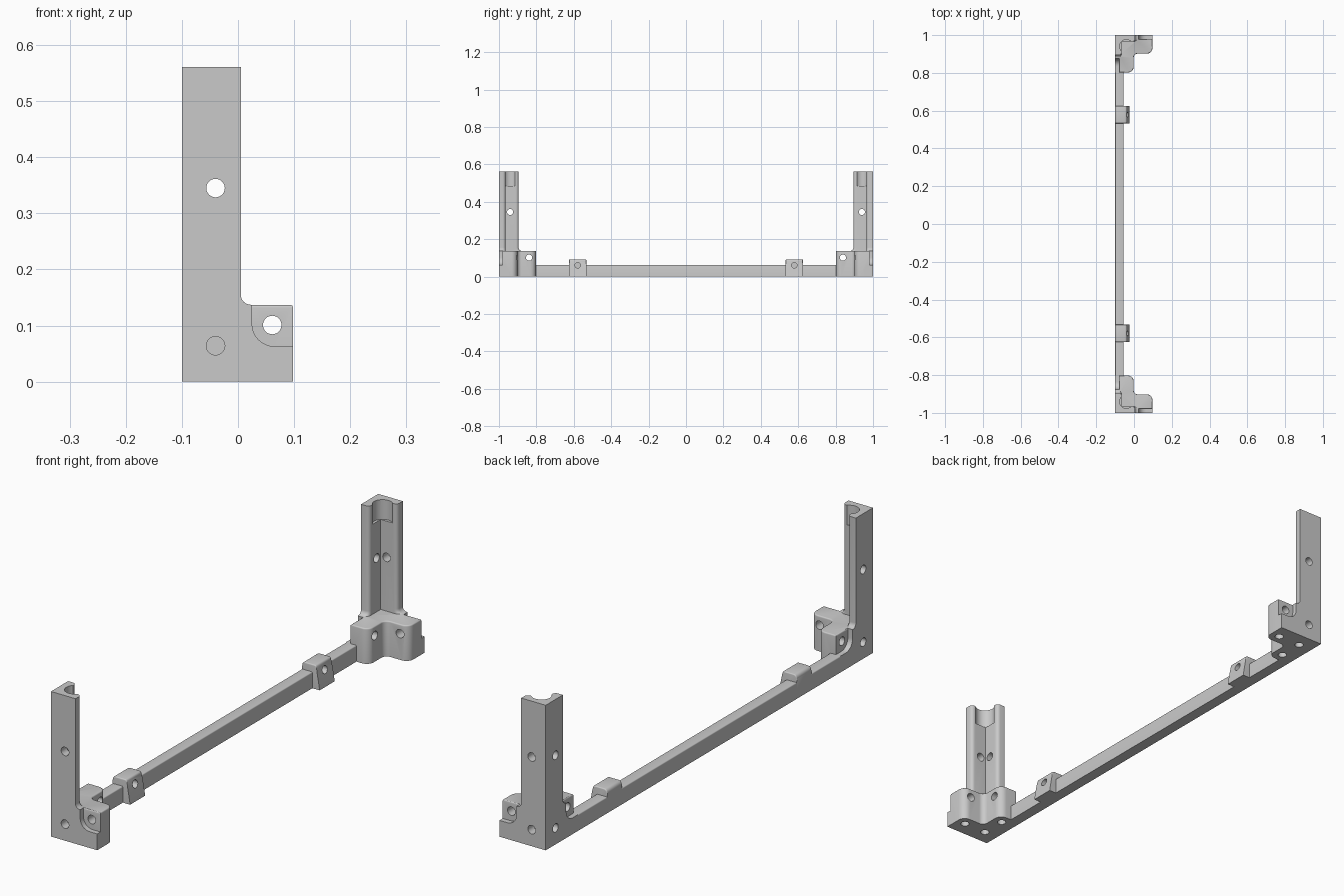
import bpy, bmesh, math
from mathutils import Vector, Matrix

cube = bpy.data.objects.get("Cube")
if cube:
    bpy.data.objects.remove(cube, do_unlink=True)

grey = bpy.data.materials.new("plain_grey")
grey.use_nodes = True
COLOUR = (0.59, 0.59, 0.59, 1)
grey.diffuse_color = COLOUR
grey.node_tree.nodes["Principled BSDF"].inputs["Base Color"].default_value = COLOUR


def arc(c, r, start, sweep, steps):
    return [c + Vector((math.cos(start + sweep * k / steps), math.sin(start + sweep * k / steps))) * r
            for k in range(steps + 1)]


def rounded(corners, steps=8):
    """Outline from (a, b, radius) corners, with arcs where radius > 0."""
    out = []
    for i, (a, b, r) in enumerate(corners):
        p = Vector((a, b))
        if r == 0:
            out.append(p)
            continue
        d1 = (Vector(corners[i - 1][:2]) - p).normalized()
        d2 = (Vector(corners[(i + 1) % len(corners)][:2]) - p).normalized()
        half = math.acos(d1.dot(d2)) / 2
        c = p + (d1 + d2).normalized() * (r / math.sin(half))
        s, e = p + d1 * (r / math.tan(half)) - c, p + d2 * (r / math.tan(half)) - c
        start = math.atan2(s.y, s.x)
        sweep = math.remainder(math.atan2(e.y, e.x) - start, math.tau)
        out += arc(c, r, start, sweep, steps)
    return out


def circle(a, b, r):
    return arc(Vector((a, b)), r, 0, math.tau, 32)[:-1]


# Placements: u runs along an arm, v through its thickness, z up
def along_x(u, z, v): return (u - 0.1, v - 1, z)
def along_y(u, z, v): return (v - 0.1, u - 1, z)
def upright(u, v, z): return (u - 0.1, v - 1, z)
def lengthwise(x, z, y): return (x - 0.1, y - 1, z)
def inward(y, z, x): return (x - 0.1, y - 1, z)


def prism(name, outline, lo, hi, place, bevel=0, edge_rule=None):
    bm = bmesh.new()
    rings = [[bm.verts.new(place(p.x, p.y, c)) for p in outline] for c in (lo, hi)]
    n = len(outline)
    bm.faces.new(rings[0])
    bm.faces.new(rings[1][::-1])
    for i in range(n):
        j = (i + 1) % n
        bm.faces.new((rings[0][i], rings[1][i], rings[1][j], rings[0][j]))
    bmesh.ops.recalc_face_normals(bm, faces=bm.faces)
    if bevel:
        edges = [e for e in bm.edges if edge_rule(e.verts[0].co, e.verts[1].co)]
        bmesh.ops.bevel(bm, geom=edges, offset=bevel, segments=4, profile=0.5,
                        affect='EDGES', clamp_overlap=False)
    mesh = bpy.data.meshes.new(name)
    bm.to_mesh(mesh)
    bm.free()
    mesh.materials.append(grey)
    ob = bpy.data.objects.new(name, mesh)
    bpy.context.collection.objects.link(ob)
    return ob


def combine(target, other, operation):
    mod = target.modifiers.new("combine", 'BOOLEAN')
    mod.operation, mod.solver, mod.object = operation, 'EXACT', other
    bpy.context.view_layer.objects.active = target
    bpy.ops.object.modifier_apply(modifier=mod.name)
    bpy.data.objects.remove(other, do_unlink=True)


def smooth(ob):
    bpy.ops.object.select_all(action='DESELECT')
    ob.select_set(True)
    bpy.context.view_layer.objects.active = ob
    bpy.ops.object.shade_smooth_by_angle(angle=math.radians(32))


def mirrored(ob, name):
    twin = bpy.data.objects.new(name, ob.data.copy())
    twin.data.transform(Matrix.Scale(-1, 4, (0, 1, 0)))
    twin.data.flip_normals()
    bpy.context.collection.objects.link(twin)


# Corner bracket: two walls with a foot each, and a thick lobed block behind
WALL, TOP, BLOCK = 0.035, 0.561, 0.137
wall = rounded([(0, 0, 0), (0.198, 0, 0), (0.198, 0.063, 0), (0.125, 0.063, 0.04),
                (0.125, BLOCK, 0), (0.105, BLOCK, 0.018), (0.105, TOP, 0), (0, TOP, 0)])


def tip_x(a, b):
    return all(p.y > WALL - 1.001 and 0.004 < p.x < 0.0255 and p.z > BLOCK - 0.001 for p in (a, b))


def tip_y(a, b):
    return all(p.x > WALL - 0.101 and -0.896 < p.y < -0.8745 and p.z > BLOCK - 0.001 for p in (a, b))


bracket = prism("front_corner_bracket", wall, 0, WALL, along_x, 0.014, tip_x)
combine(bracket, prism("side_wall", wall, 0, WALL, along_y, 0.014, tip_y), 'UNION')

lobes = rounded([(0.02, 0.02, 0), (0.198, 0.02, 0), (0.198, 0.098, 0.03),
                 (0.098, 0.098, 0.022), (0.098, 0.198, 0.03), (0.02, 0.198, 0)])
combine(bracket, prism("lobes", lobes, 0, BLOCK, upright, 0.005,
                       lambda a, b: min(a.z, b.z) > BLOCK - 0.001), 'UNION')

# Round socket at the top of the column
combine(bracket, prism("socket", circle(0.06, 0.06, 0.036), 0.485, 0.6, upright), 'DIFFERENCE')

# Screw holes, alike on both walls: through holes, and a blind one near the foot
R = 0.0165
for place in (along_x, along_y):
    for u, z, depth in ((0.06, 0.345, 0.05), (0.161, 0.101, 0.12), (0.06, 0.064, 0.035)):
        combine(bracket, prism("hole", circle(u, z, R), -0.02, depth, place), 'DIFFERENCE')

# Blind holes in the underside
for u, v in ((0.06, 0.06), (0.16, 0.06), (0.06, 0.16)):
    combine(bracket, prism("hole", circle(u, v, R), -0.02, 0.03, upright), 'DIFFERENCE')
smooth(bracket)
mirrored(bracket, "back_corner_bracket")

# Long bar joining the corners
bar = rounded([(0, 0, 0), (0.045, 0, 0), (0.045, 0.063, 0.004), (0, 0.063, 0.004)], 3)
smooth(prism("connecting_bar", bar, 0.198, 1.802, lengthwise))

# Wedge-shaped screw lugs on the bar
lug = rounded([(0, 0, 0), (0.076, 0, 0), (0.073, 0.02, 0), (0.06, 0.092, 0.008),
               (0, 0.092, 0.014)], 5)
front_lug = prism("front_lug", lug, 0.375, 0.467, lengthwise, 0.004,
                  lambda a, b: min(a.z, b.z) > 0.07 and abs(a.y - b.y) < 0.01)
combine(front_lug, prism("hole", circle(0.421, 0.06, 0.015), 0.046, 0.12, inward), 'DIFFERENCE')
smooth(front_lug)
mirrored(front_lug, "back_lug")
